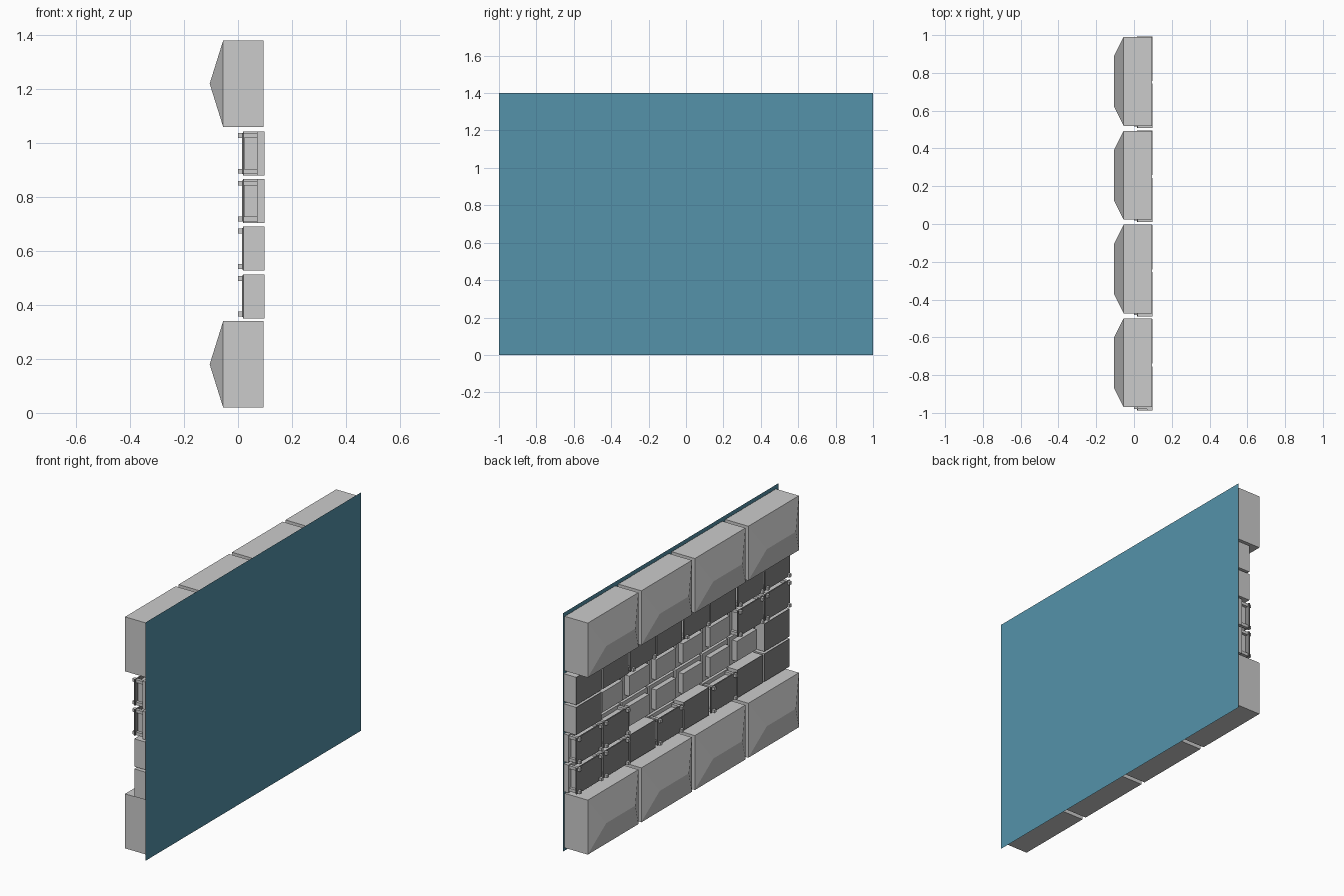
import bpy
import bmesh

cube = bpy.data.objects.get("Cube")
if cube:
    bpy.data.objects.remove(cube, do_unlink=True)


def material(name, rgb):
    mat = bpy.data.materials.new(name)
    mat.use_nodes = True
    color = (*rgb, 1)
    mat.diffuse_color = color
    mat.node_tree.nodes["Principled BSDF"].inputs["Base Color"].default_value = color
    return mat


GREY = material("light grey", (0.6, 0.6, 0.6))
DARK = material("dark grey", (0.24, 0.24, 0.24))
TEAL = material("teal", (0.09, 0.29, 0.4))


def finish(name, bm, mats):
    bmesh.ops.recalc_face_normals(bm, faces=bm.faces)
    mesh = bpy.data.meshes.new(name)
    bm.to_mesh(mesh)
    bm.free()
    for mat in mats:
        mesh.materials.append(mat)
    obj = bpy.data.objects.new(name, mesh)
    bpy.context.collection.objects.link(obj)
    return obj


def add_box(bm, x0, x1, y, z, width, height, slot=0):
    """Box from x0 to x1, centred on y and z."""
    verts = bmesh.ops.create_cube(bm, size=1)["verts"]
    for v in verts:
        v.co = ((x0 + x1) / 2 + v.co.x * (x1 - x0),
                y + v.co.y * width, z + v.co.z * height)
    for f in {f for v in verts for f in v.link_faces}:
        f.material_index = slot


# Thin coloured wall panel
bm = bmesh.new()
corners = [(-1, 0), (1, 0), (1, 1.4), (-1, 1.4)]
bm.faces.new([bm.verts.new((0.1, y, z)) for y, z in corners])
finish("wall_panel", bm, [TEAL])


# Large blocks with a hipped back
def hip_block(name, y, z):
    bm = bmesh.new()
    w, h = 0.235, 0.16
    rect = [(-w, -h), (w, -h), (w, h), (-w, h)]
    front = [bm.verts.new((0.095, y + a, z + b)) for a, b in rect]
    back = [bm.verts.new((-0.055, y + a, z + b)) for a, b in rect]
    r0, r1 = [bm.verts.new((-0.105, y + s * 0.135, z)) for s in (-1, 1)]
    bm.faces.new(front)
    for i in range(4):
        j = (i + 1) % 4
        bm.faces.new((front[i], front[j], back[j], back[i]))
    bm.faces.new((back[0], back[1], r1, r0))
    bm.faces.new((back[2], back[3], r0, r1))
    bm.faces.new((back[1], back[2], r1))
    bm.faces.new((back[3], back[0], r0))
    finish(name, bm, [GREY])


for row, z in (("lower", 0.18), ("upper", 1.22)):
    for i in range(4):
        hip_block(f"{row}_block_{i + 1}", -0.735 + 0.4967 * i, z)

# Small tiles: four rows of eight
W, H, FACE = 0.235, 0.163, 0.0985


def solid_tile(name, y, z):
    bm = bmesh.new()
    add_box(bm, 0.022, FACE, y, z, W, H)
    add_box(bm, 0.018, 0.022, y, z, W, H, 1)
    finish(name, bm, [GREY, DARK])


def shallow_tile(name, y, z):
    bm = bmesh.new()
    add_box(bm, 0.07, FACE, y, z, W, H)
    add_box(bm, 0.04, 0.07, y, z, W - 0.05, H - 0.045)
    finish(name, bm, [GREY])


def pegged_tile(name, y, z):
    bm = bmesh.new()
    add_box(bm, 0.07, FACE, y, z, W, H)
    add_box(bm, 0.025, 0.07, y, z, W - 0.05, H - 0.045)
    add_box(bm, 0.015, 0.022, y, z, W, H - 0.01, 1)
    for sy in (-1, 1):
        for sz in (-1, 1):
            add_box(bm, 0, 0.07, y + sy * 0.1, z + sz * 0.066, 0.018, 0.018)
    finish(name, bm, [GREY, DARK])


# Columns without pegs in each row, from the bottom
plain = [{0, 1, 3, 5}, {0, 1, 2, 3, 4, 5}, {2, 3, 4, 5, 6, 7}, {2, 4, 6, 7}]
for row in range(4):
    for col in range(8):
        y, z = -0.871 + 0.2495 * col, 0.432 + 0.1765 * row
        name = f"tile_row_{row + 1}_column_{col + 1}"
        if col not in plain[row]:
            pegged_tile(name, y, z)
        elif row in (1, 2) and 0 < col < 7:
            shallow_tile(name, y, z)
        else:
            solid_tile(name, y, z)
